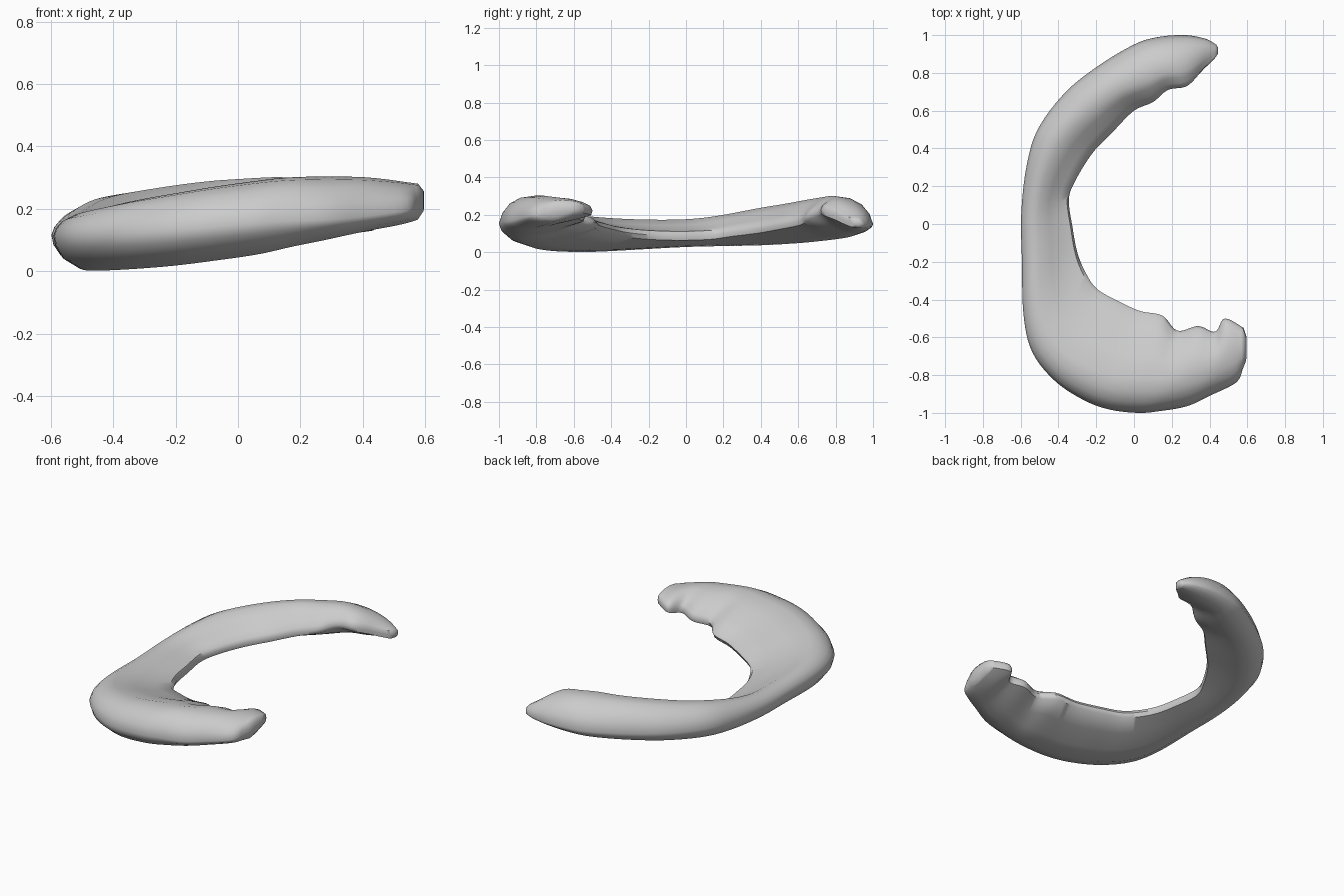
import bpy, bmesh, math
from mathutils import Vector

default = bpy.data.objects.get("Cube")
if default:
    bpy.data.objects.remove(default, do_unlink=True)

# Outline of the crescent, front horn to back horn
OUTER = [(.575, -.77), (.54, -.84), (.4, -.91), (.28, -.965), (.14, -.99), (.02, -1),
         (-.14, -.98), (-.28, -.925), (-.425, -.825), (-.54, -.675), (-.585, -.48),
         (-.593, -.2), (-.597, .05), (-.57, .3), (-.51, .5), (-.37, .69),
         (-.2, .83), (0, .95), (.13, .99), (.27, 1), (.38, .98), (.435, .95)]
INNER = [(.58, -.55), (.48, -.5), (.43, -.57), (.34, -.54), (.23, -.565), (.15, -.485),
         (.03, -.46), (-.1, -.4), (-.2, -.34), (-.26, -.25), (-.3, -.15),
         (-.325, -.02), (-.345, .13), (-.31, .23), (-.22, .375), (-.11, .49),
         (0, .6), (.1, .645), (.18, .71), (.28, .73), (.36, .81), (.43, .88)]
# Along the crescent: base, rim, ridge and inner edge heights, ridge position, hollow
HEIGHTS = [(.165, .21, .28, .235, .5, .1), (.12, .17, .302, .2, .48, .15),
           (.06, .155, .295, .165, .38, .22), (.015, .125, .245, .125, .3, .3),
           (.002, .115, .19, .095, .3, .45), (.028, .115, .177, .09, .36, .45),
           (.04, .13, .245, .125, .45, .35), (.07, .14, .293, .175, .6, .3),
           (.105, .15, .29, .225, .7, .3), (.13, .15, .185, .16, .6, .3)]
STEPS = 110


def spline(points, t):
    """Point at fraction t of a smooth curve through the points."""
    last = len(points) - 1
    i = min(int(t * last), last - 1)
    f = t * last - i
    a, b, c, d = (Vector(points[min(max(k, 0), last)]) for k in range(i - 1, i + 3))
    return b + (c - a) * f / 2 + (a * 2 - b * 5 + c * 4 - d) * f**2 / 2 \
        + (b * 3 - a - c * 3 + d) * f**3 / 2


def section(t):
    """Wedge section: rounded outer rim, ridge, hollow slope, blunt inner edge."""
    out, inn = spline(OUTER, t), spline(INNER, t)
    base, rim, top, edge, r, hollow = spline(HEIGHTS, t)
    lip = .024
    rise, fall, under = top - rim, top - edge - lip, edge - lip - base
    profile = [(0, rim), (r * .1, rim + rise * .4), (r * .3, rim + rise * .73),
               (r * .6, rim + rise * .93), (r, top),
               (r + (1 - r) * .35, top - fall * hollow),
               (r + (1 - r) * .7, top - fall * (hollow + .4)),
               (.965, edge + lip), (1, edge), (.98, edge - lip),
               (.75, base + under * .57), (.5, base + under * .18), (.28, base),
               (.11, base + (rim - base) * .28), (.025, rim - (rim - base) * .35)]
    return [Vector((*out.lerp(inn, u), z)) for u, z in profile]


def shrink(ring, scale, shift):
    mid = sum(ring, Vector()) / len(ring)
    return [mid + (p - mid) * scale + Vector(shift) for p in ring]


# Loft the sections, with a bevelled ring at each horn
rings = [section(i / STEPS) for i in range(STEPS + 1)]
rings.insert(0, shrink(rings[0], .55, (.018, 0, 0)))
rings.append(shrink(rings[-1], .5, (.012, 0, 0)))

bm = bmesh.new()
loops = [[bm.verts.new(p) for p in ring] for ring in rings]
for a, b in zip(loops, loops[1:]):
    for j in range(len(a)):
        k = (j + 1) % len(a)
        bm.faces.new((a[j], a[k], b[k], b[j]))
bm.faces.new(loops[0])
bm.faces.new(loops[-1])
bmesh.ops.recalc_face_normals(bm, faces=bm.faces)
mesh = bpy.data.meshes.new("crescent_wedge")
bm.to_mesh(mesh)
bm.free()

# Material
grey = bpy.data.materials.new("light grey")
grey.use_nodes = True
colour = (.6, .6, .6, 1)
grey.diffuse_color = colour
grey.node_tree.nodes["Principled BSDF"].inputs["Base Color"].default_value = colour
mesh.materials.append(grey)

crescent = bpy.data.objects.new("crescent_wedge", mesh)
bpy.context.collection.objects.link(crescent)
bpy.context.view_layer.objects.active = crescent
crescent.select_set(True)
bpy.ops.object.shade_smooth_by_angle(angle=math.radians(50))
